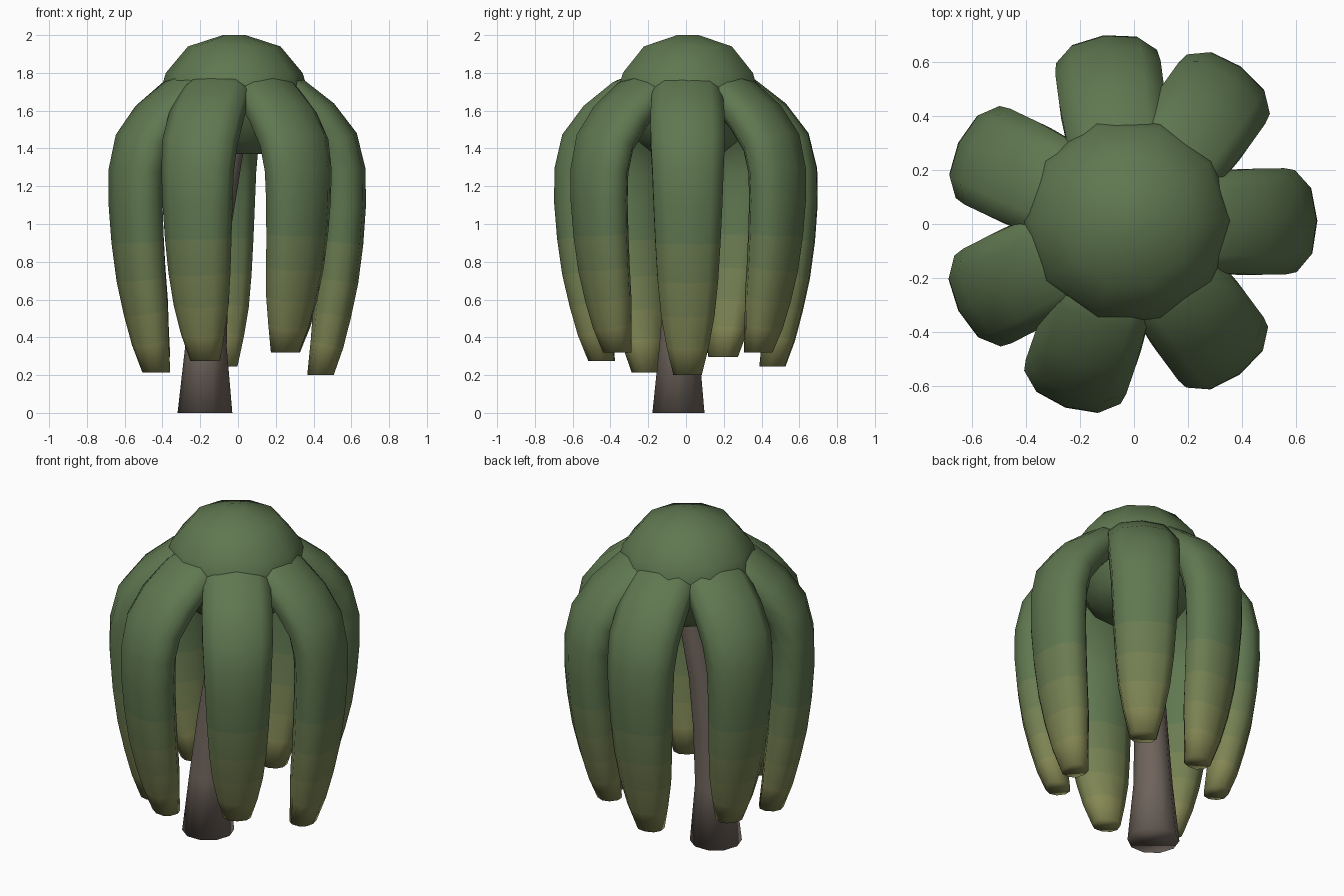
import bpy, math
from mathutils import Vector

if "Cube" in bpy.data.objects:
    bpy.data.objects.remove(bpy.data.objects["Cube"])

CX = -0.02      # axis of the crown
SIDES = 10


def material(name, rgb):
    m = bpy.data.materials.new(name)
    m.diffuse_color = (*rgb, 1)
    m.use_nodes = True
    m.node_tree.nodes["Principled BSDF"].inputs["Base Color"].default_value = m.diffuse_color
    return m


bark = material("bark", (0.155, 0.125, 0.105))
GREEN, OLIVE = Vector((0.115, 0.185, 0.08)), Vector((0.24, 0.25, 0.09))
leaf = [material(f"leaf_{i}", GREEN.lerp(OLIVE, i / 4)) for i in range(5)]


def power(x, e):
    return math.copysign(abs(x) ** e, x)


def loft(name, rings, mats, ring_mats=None, e=1.0):
    """Capped skin through rings of (centre, axis_u, axis_v); e < 1 is boxier."""
    verts, faces = [], []
    for c, u, v in rings:
        for k in range(SIDES):
            a = 2 * math.pi * k / SIDES
            x, y = round(math.cos(a), 6), round(math.sin(a), 6)
            verts.append(c + u * power(x, e) + v * power(y, e))
    for i in range(len(rings) - 1):
        for k in range(SIDES):
            n = (k + 1) % SIDES
            faces.append((i * SIDES + k, i * SIDES + n,
                          (i + 1) * SIDES + n, (i + 1) * SIDES + k))
    last = (len(rings) - 1) * SIDES
    faces.append(tuple(reversed(range(SIDES))))
    faces.append(tuple(range(last, last + SIDES)))
    me = bpy.data.meshes.new(name)
    me.from_pydata(verts, [], faces)
    for m in mats:
        me.materials.append(m)
    if ring_mats:
        for i, p in enumerate(me.polygons):
            p.material_index = ring_mats[min(i // SIDES, len(ring_mats) - 1)]
        me.polygons[len(faces) - 2].material_index = ring_mats[0]
    ob = bpy.data.objects.new(name, me)
    bpy.context.collection.objects.link(ob)
    bpy.ops.object.select_all(action='DESELECT')
    ob.select_set(True)
    bpy.context.view_layer.objects.active = ob
    bpy.ops.object.mode_set(mode='EDIT')
    bpy.ops.mesh.select_all(action='SELECT')
    bpy.ops.mesh.normals_make_consistent(inside=False)
    bpy.ops.object.mode_set(mode='OBJECT')
    bpy.ops.object.shade_smooth()
    return ob


def round_ring(x, y, z, r):
    return Vector((x, y, z)), Vector((r, 0, 0)), Vector((0, r, 0))


# Leaning trunk: x, y, z, radius
trunk = [(-0.175, -0.04, 0, 0.145), (-0.17, -0.037, 0.35, 0.11),
         (-0.145, -0.025, 0.7, 0.094), (-0.115, -0.005, 1.0, 0.082),
         (-0.05, 0.015, 1.36, 0.075), (-0.03, 0.015, 1.55, 0.07)]
loft("trunk", [round_ring(*t) for t in trunk], [bark])

# Crown cap: radius, z
cap = [(0.19, 1.37), (0.28, 1.44), (0.36, 1.56), (0.395, 1.69),
       (0.362, 1.80), (0.245, 1.94), (0.06, 2.0)]
loft("crown_cap", [round_ring(CX, 0.01, z, r) for r, z in cap], [leaf[0]])

# Hanging fronds: distance out, height, half thickness, half width
path = [(0.14, 1.76, 0.08, 0.17), (0.31, 1.68, 0.10, 0.195),
        (0.44, 1.56, 0.115, 0.205), (0.535, 1.43, 0.12, 0.205),
        (0.57, 1.28, 0.12, 0.197), (0.572, 1.1, 0.12, 0.19),
        (0.56, 0.9, 0.118, 0.18), (0.54, 0.7, 0.112, 0.167),
        (0.512, 0.52, 0.102, 0.148), (0.486, 0.36, 0.088, 0.118),
        (0.452, 0.2, 0.07, 0.078)]
# heading in degrees, tip height, reach
fronds = [(1.0, 0.20, 1.01), (54.5, 0.32, 1.04), (97.5, 0.245, 1.02),
          (154.5, 0.295, 1.01), (207, 0.215, 1.025), (251, 0.275, 1.045),
          (306.5, 0.32, 1.0)]
for i, (deg, tip, reach) in enumerate(fronds):
    ang = math.radians(deg)
    out = Vector((math.cos(ang), math.sin(ang), 0))
    side = Vector((-math.sin(ang), math.cos(ang), 0))
    # squeeze the hanging part so that each frond ends at its own height
    fit = [(r * reach, z if z > 1.3 else 1.3 - (1.3 - z) * (1.3 - tip) / 1.1, t, w)
           for r, z, t, w in path]
    rings = []
    for j, (r, z, t, w) in enumerate(fit):
        a, b = fit[max(j - 1, 0)], fit[min(j + 1, len(fit) - 1)]
        d = Vector((b[0] - a[0], b[1] - a[1])).normalized()
        normal = out if j == len(fit) - 1 else out * -d.y + Vector((0, 0, d.x))
        rings.append((Vector((CX, 0, z)) + out * r, normal * t, side * w))
    loft(f"frond_{i + 1}", rings, leaf, [0, 0, 0, 0, 0, 0, 1, 2, 3, 4], 0.88)
